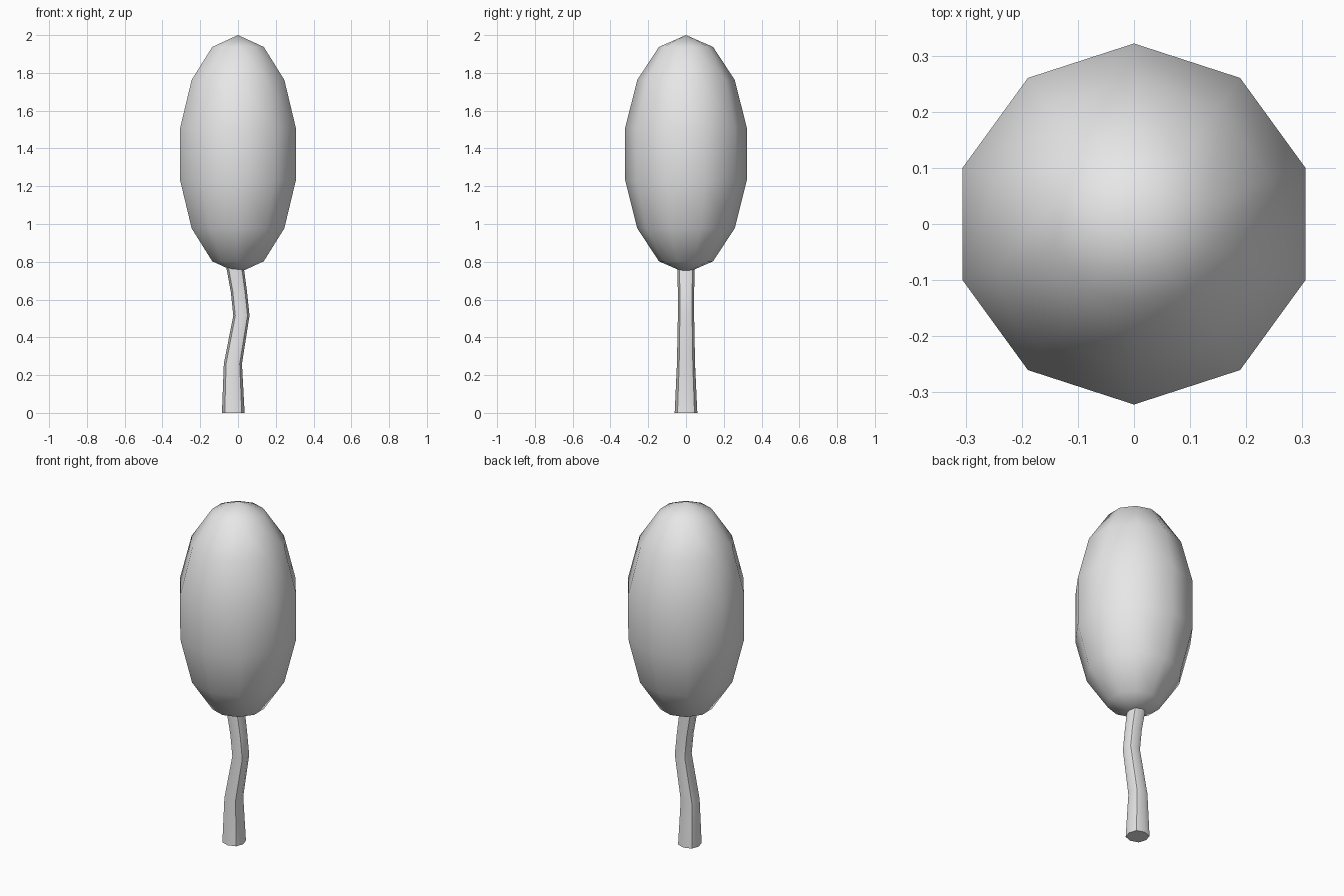
import bpy
import bmesh
from math import sin, cos, pi, radians

cube = bpy.data.objects.get("Cube")
if cube:
    bpy.data.objects.remove(cube, do_unlink=True)

# One plain grey for the whole tree
grey = bpy.data.materials.new("light grey")
grey.use_nodes = True
grey.diffuse_color = (0.8, 0.8, 0.8, 1)
grey.node_tree.nodes["Principled BSDF"].inputs["Base Color"].default_value = (0.8, 0.8, 0.8, 1)


def loft(name, rings, smooth_angle):
    """Skin a list of point rings; a ring of one point closes to a tip."""
    bm = bmesh.new()
    loops = [[bm.verts.new(p) for p in ring] for ring in rings]
    for low, high in zip(loops, loops[1:]):
        n = max(len(low), len(high))
        for i in range(n):
            j = (i + 1) % n
            quad = [low[i % len(low)], low[j % len(low)],
                    high[j % len(high)], high[i % len(high)]]
            bm.faces.new(list(dict.fromkeys(quad)))
    for loop in (loops[0], loops[-1]):
        if len(loop) > 2:
            bm.faces.new(loop)
    bmesh.ops.recalc_face_normals(bm, faces=bm.faces)
    mesh = bpy.data.meshes.new(name)
    bm.to_mesh(mesh)
    bm.free()
    mesh.materials.append(grey)
    obj = bpy.data.objects.new(name, mesh)
    bpy.context.collection.objects.link(obj)
    bpy.ops.object.select_all(action='DESELECT')
    obj.select_set(True)
    bpy.context.view_layer.objects.active = obj
    bpy.ops.object.shade_smooth_by_angle(angle=radians(smooth_angle))
    return obj


# Crown: stretched ten-sided sphere with seven bands
SIDES, BANDS, RADIUS, HALF, MID = 10, 7, 0.33, 0.63, 1.37
crown = [[(0, 0, MID - HALF)]]
for b in range(1, BANDS):
    t = pi * b / BANDS
    crown.append([(RADIUS * sin(t) * sin(2 * pi * s / SIDES),
                   RADIUS * sin(t) * cos(2 * pi * s / SIDES),
                   MID - HALF * cos(t)) for s in range(SIDES)])
crown.append([(0, 0, MID + HALF)])
loft("crown", crown, 60)

# Trunk: crooked, tapering, a rounded square in section (x, z, radius)
path = [(-0.025, 0, 0.06), (-0.027, 0.26, 0.048), (0.018, 0.515, 0.043),
        (0.005, 0.64, 0.043), (-0.014, 0.76, 0.046), (-0.02, 0.82, 0.046)]
trunk = []
for x, z, r in path:
    ring = []
    for s in range(8):
        a = s * pi / 4
        k = r * (1.06 if s % 2 else 1)
        ring.append((x + k * cos(a), k * sin(a), z))
    trunk.append(ring)
loft("trunk", trunk, 45)
